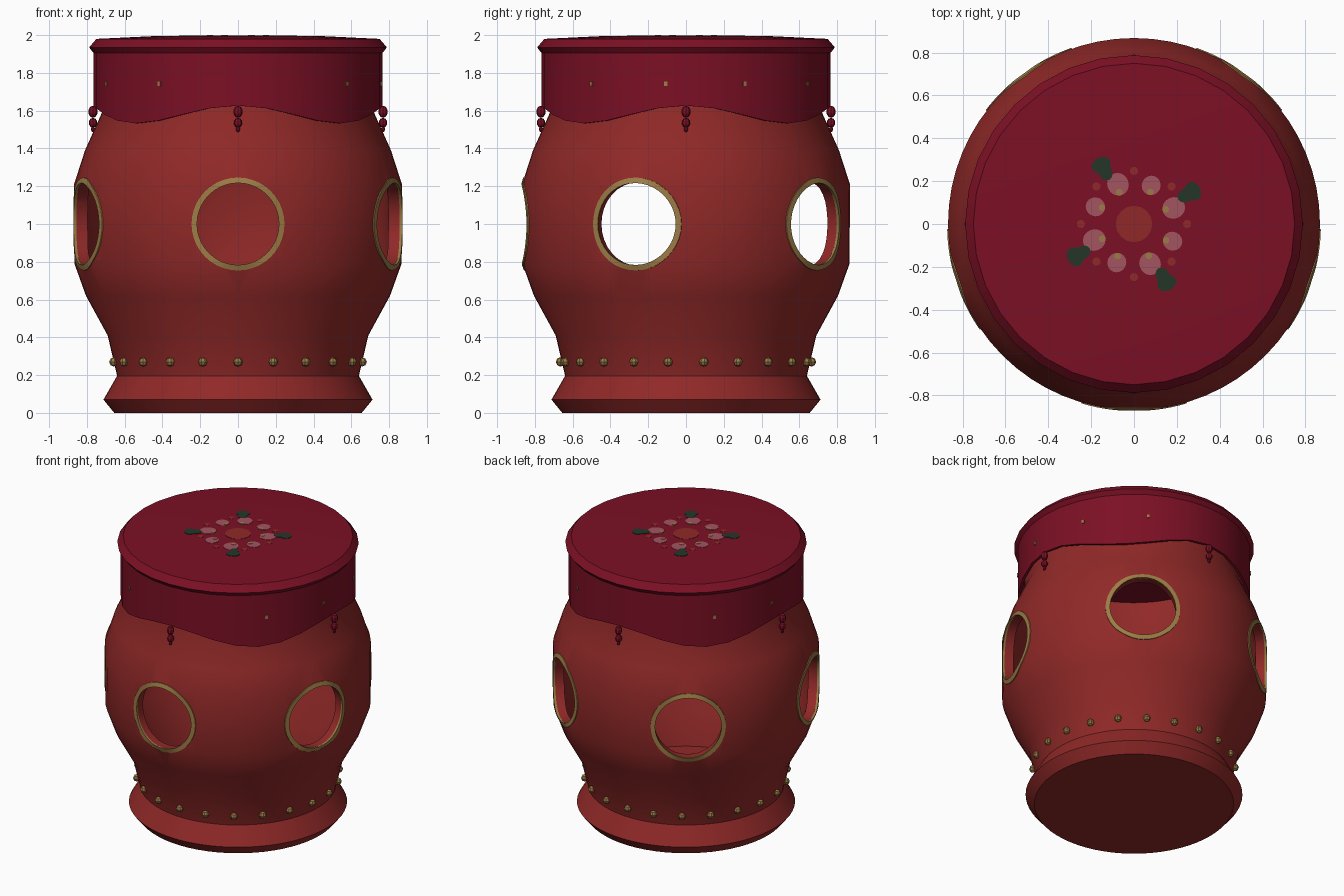
import bpy, bmesh
from math import sin, cos, pi, radians, sqrt
from mathutils import Matrix, Vector

cube = bpy.data.objects.get("Cube")
if cube:
    bpy.data.objects.remove(cube, do_unlink=True)


def material(name, rgb):
    m = bpy.data.materials.new(name)
    m.use_nodes = True
    m.diffuse_color = (*rgb, 1)
    bsdf = m.node_tree.nodes["Principled BSDF"]
    bsdf.inputs["Base Color"].default_value = (*rgb, 1)
    bsdf.inputs["Roughness"].default_value = 0.7
    return m


RED = material("lacquer red", (0.28, 0.022, 0.021))
CRIMSON = material("crimson cloth", (0.20, 0.005, 0.018))
GOLD = material("old gold", (0.33, 0.20, 0.06))
PINK = material("petal pink", (0.37, 0.09, 0.12))
GREEN = material("leaf green", (0.018, 0.036, 0.022))


def finish(bm, name, mat, smooth=True):
    bmesh.ops.recalc_face_normals(bm, faces=bm.faces)
    mesh = bpy.data.meshes.new(name)
    bm.to_mesh(mesh)
    bm.free()
    mesh.materials.append(mat)
    obj = bpy.data.objects.new(name, mesh)
    bpy.context.collection.objects.link(obj)
    if smooth:
        smooth_shade(obj)
    return obj


def smooth_shade(obj):
    bpy.ops.object.select_all(action='DESELECT')
    obj.select_set(True)
    bpy.context.view_layer.objects.active = obj
    bpy.ops.object.shade_smooth_by_angle(angle=radians(32))


def grid_faces(bm, rows):
    """Skin a list of closed rings; the list itself closes on its start."""
    for a, b in zip(rows, rows[1:] + rows[:1]):
        for i in range(len(a)):
            j = (i + 1) % len(a)
            bm.faces.new((a[i], a[j], b[j], b[i]))


def lathe(profile, segments):
    """Spin a profile of (radius, height) whose ends lie on the axis."""
    bm = bmesh.new()
    verts = [bm.verts.new((r, 0, z)) for r, z in profile]
    edges = [bm.edges.new(pair) for pair in zip(verts, verts[1:])]
    bmesh.ops.spin(bm, geom=verts + edges, cent=(0, 0, 0), axis=(0, 0, 1),
                   angle=2 * pi, steps=segments)
    bmesh.ops.remove_doubles(bm, verts=bm.verts, dist=1e-4)
    return bm


def around(angle, radius, z):
    return Matrix.Rotation(angle, 4, 'Z') @ Matrix.Translation((radius, 0, z))


# Hollow body: outside profile, then the inside of the wall back down
outer = [(0.655, 0), (0.712, 0.07), (0.64, 0.196), (0.69, 0.41), (0.805, 0.62),
         (0.866, 0.79), (0.868, 1.21), (0.81, 1.39), (0.72, 1.59), (0.72, 1.90)]
inner = [(r - 0.07, z) for r, z in reversed(outer[3:])]
profile = [(0, 0)] + outer + inner + [(0.57, 0.2), (0, 0.2)]
body = finish(lathe(profile, 64), "body", RED, smooth=False)

# Five round openings cut through the wall
hole_angles = [radians(-90 + 72 * k) for k in range(5)]
bm = bmesh.new()
for a in hole_angles:
    m = around(a, 0.78, 1.0) @ Matrix.Rotation(pi / 2, 4, 'Y')
    bmesh.ops.create_cone(bm, cap_ends=True, segments=32, radius1=0.222,
                          radius2=0.222, depth=0.5, matrix=m)
cutter = finish(bm, "opening_cutter", RED, smooth=False)
cutter.hide_render = True
mod = body.modifiers.new("openings", 'BOOLEAN')
mod.operation = 'DIFFERENCE'
mod.solver = 'EXACT'
mod.object = cutter
bpy.ops.object.select_all(action='DESELECT')
body.select_set(True)
bpy.context.view_layer.objects.active = body
bpy.ops.object.modifier_apply(modifier=mod.name)
bpy.data.objects.remove(cutter, do_unlink=True)
smooth_shade(body)


# Gold rims that follow the curve of the body
def wall_radius(z):
    for (r0, z0), (r1, z1) in zip(outer, outer[1:]):
        if z0 <= z <= z1:
            return r0 + (r1 - r0) * (z - z0) / (z1 - z0)


for n, a in enumerate(hole_angles):
    bm = bmesh.new()
    turn = Matrix.Rotation(a, 4, 'Z')
    rows = []
    for rad, lift in ((0.217, -0.01), (0.217, 0.005), (0.246, 0.005), (0.246, -0.01)):
        row = []
        for i in range(40):
            t = 2 * pi * i / 40
            u, z = rad * cos(t), 1 + rad * sin(t)
            depth = sqrt((wall_radius(z) + lift) ** 2 - u * u)
            row.append(bm.verts.new(turn @ Vector((depth, u, z))))
        rows.append(row)
    grid_faces(bm, rows)
    finish(bm, f"opening_rim_{n + 1}", GOLD)

# Ring of studs above the foot
bm = bmesh.new()
for k in range(22):
    bmesh.ops.create_uvsphere(bm, u_segments=8, v_segments=4, radius=0.025,
                              matrix=around(2 * pi * k / 22 - pi / 2, 0.664, 0.27))
finish(bm, "foot_studs", GOLD, smooth=False)

# Padded seat lid
lid = [(0, 1.90), (0.765, 1.905), (0.788, 1.935), (0.75, 1.98), (0.42, 1.996), (0, 1.996)]
finish(lathe(lid, 32), "seat_lid", CRIMSON)

# Cloth skirt with a wavy hem
bm = bmesh.new()
rows = []
for rad, top in ((0.766, True), (0.766, False), (0.748, False), (0.748, True)):
    row = []
    for i in range(32):
        t = 2 * pi * i / 32
        z = 1.915 if top else 1.58 + 0.047 * cos(4 * t)
        row.append(bm.verts.new((rad * cos(t), rad * sin(t), z)))
    rows.append(row)
grid_faces(bm, rows)
finish(bm, "cloth_skirt", CRIMSON)

# Small gold specks on the skirt, repeated on the opposite side
bm = bmesh.new()
for deg in (24, 57, 139, 172):
    for side in (0, 180):
        bmesh.ops.create_cube(bm, size=1, matrix=around(radians(deg + side), 0.764, 1.742)
                              @ Matrix.Diagonal((0.012, 0.018, 0.024, 1)))
finish(bm, "skirt_specks", GOLD, smooth=False)

# Tassels at the four raised points of the hem
for n in range(4):
    bm = bmesh.new()
    for z, rad, tall in ((1.594, 0.025, 0.032), (1.536, 0.023, 0.026), (1.502, 0.011, 0.016)):
        m = around(n * pi / 2, 0.768, z) @ Matrix.Diagonal((rad, rad, tall, 1))
        bmesh.ops.create_uvsphere(bm, u_segments=8, v_segments=5, radius=1, matrix=m)
    finish(bm, f"tassel_{n + 1}", CRIMSON, smooth=False)


# Flower embroidery: thin discs laid on the seat
def plates(name, mat, spots, height):
    bm = bmesh.new()
    for deg, dist, long, wide in spots:
        m = around(radians(deg), dist, 1.994 + height / 2) @ Matrix.Diagonal((long, wide, 1, 1))
        bmesh.ops.create_cone(bm, cap_ends=True, segments=16, radius1=1, radius2=1,
                              depth=height, matrix=m)
    finish(bm, name, mat)


quarter = range(0, 360, 90)
plates("flower_centre", RED, [(0, 0, 0.085, 0.085)], 0.004)
plates("petals", PINK,
       [(22 + q, 0.2, 0.054, 0.05) for q in quarter] +
       [(66 + q, 0.197, 0.046, 0.044) for q in quarter], 0.004)
plates("petal_beads", GOLD,
       [(25 + q, 0.163, 0.016, 0.016) for q in quarter] +
       [(63 + q, 0.168, 0.015, 0.015) for q in quarter], 0.006)
plates("outer_dots", RED, [(45 * k, 0.248, 0.019, 0.019) for k in range(8)], 0.004)
plates("leaves", GREEN,
       [(29 + q, 0.315, 0.036, 0.046) for q in quarter] +
       [(29 + q, 0.278, 0.042, 0.032) for q in quarter], 0.005)
